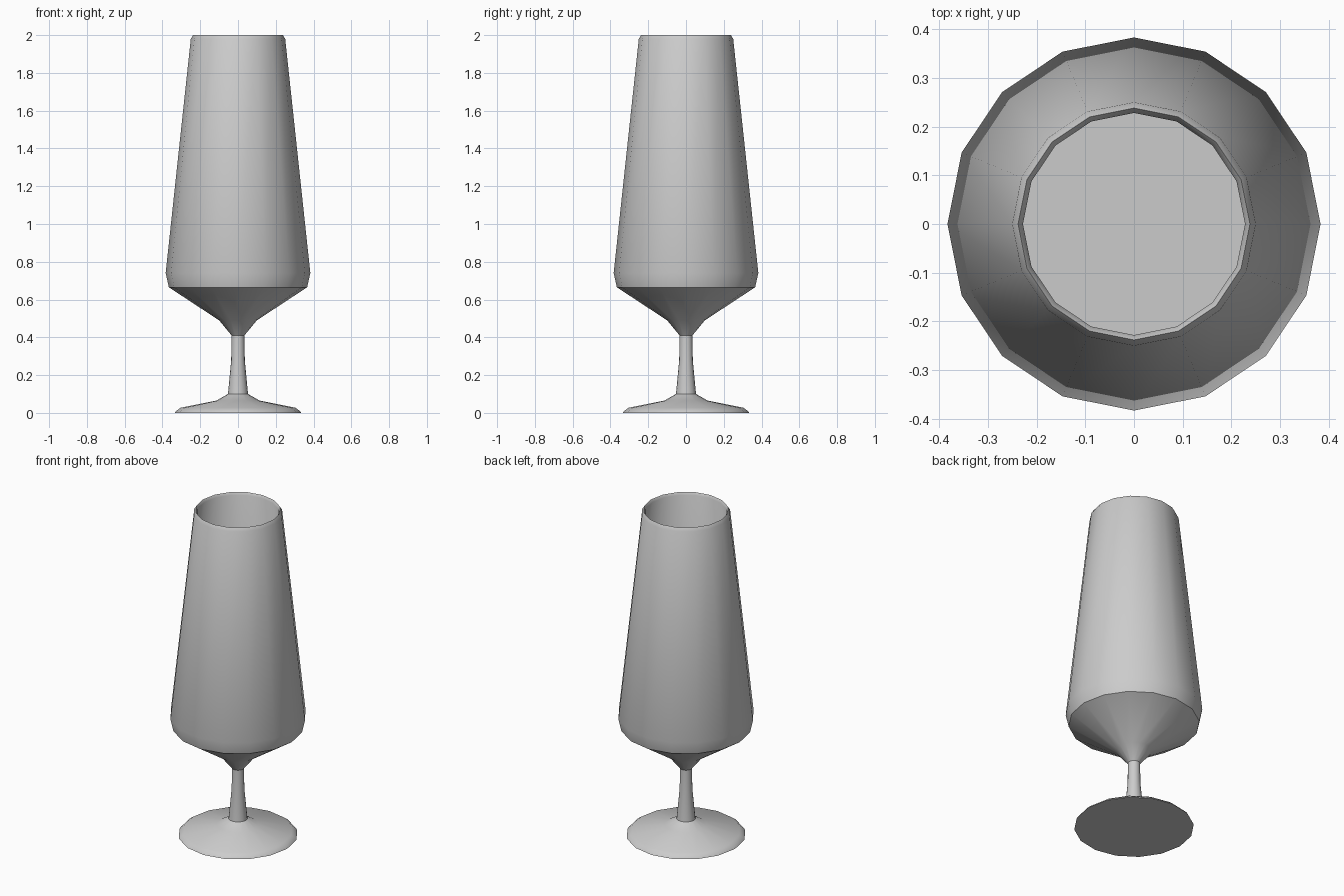
import bpy, bmesh
from math import radians, tau, cos, sin

if "Cube" in bpy.data.objects:
    bpy.data.objects.remove(bpy.data.objects["Cube"])

SIDES = 16


def lathe(name, profile, cap_start=False, cap_end=False):
    """Revolve (radius, z) points around the z axis."""
    bm = bmesh.new()
    rings = [[bm.verts.new((r * cos(tau * i / SIDES), r * sin(tau * i / SIDES), z))
              for i in range(SIDES)] for r, z in profile]
    for a, b in zip(rings, rings[1:]):
        for i in range(SIDES):
            j = (i + 1) % SIDES
            bm.faces.new((a[i], a[j], b[j], b[i]))
    if cap_start:
        bm.faces.new(rings[0][::-1])
    if cap_end:
        bm.faces.new(rings[-1])
    mesh = bpy.data.meshes.new(name)
    bm.to_mesh(mesh)
    bm.free()
    obj = bpy.data.objects.new(name, mesh)
    bpy.context.collection.objects.link(obj)
    bpy.ops.object.select_all(action='DESELECT')
    obj.select_set(True)
    bpy.context.view_layer.objects.active = obj
    bpy.ops.object.shade_smooth_by_angle(angle=radians(40))
    return obj


# Round foot with a flat underside
lathe("foot", [(0.335, 0), (0.33, 0.008), (0.305, 0.027), (0.115, 0.065), (0.053, 0.10)],
      cap_start=True)

# Slim stem flaring into the bowl
lathe("stem", [(0.053, 0.10), (0.036, 0.28), (0.034, 0.41)])

# Bowl: outer wall, bevelled rim, inner wall and flat inner floor
lathe("bowl", [(0.034, 0.41), (0.10, 0.49), (0.366, 0.665), (0.383, 0.74),
               (0.25, 1.98), (0.238, 2.0), (0.228, 1.985),
               (0.36, 0.74), (0.345, 0.69)], cap_end=True)
